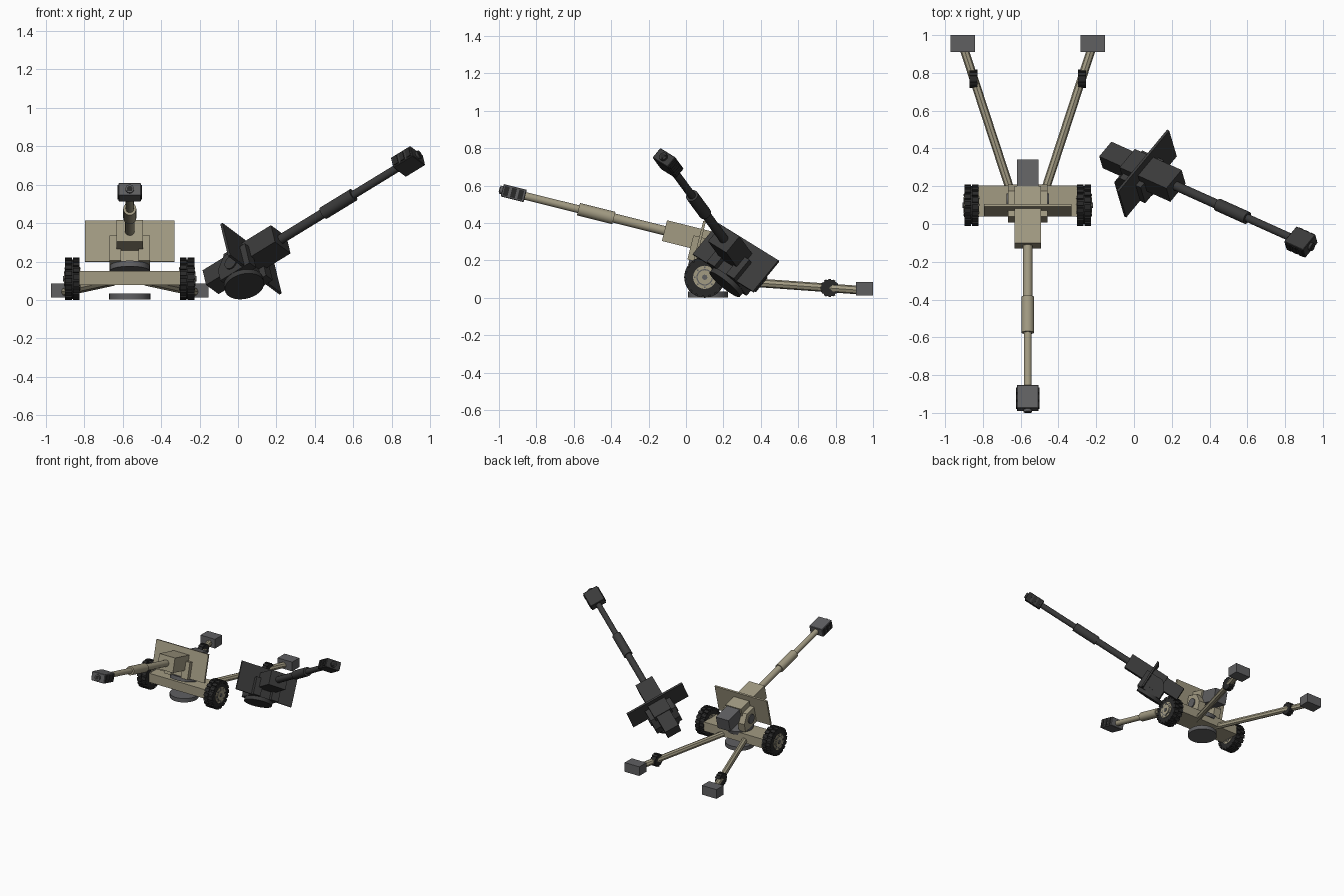
import bpy, bmesh, math
from mathutils import Matrix, Vector

cube = bpy.data.objects.get("Cube")
if cube:
    bpy.data.objects.remove(cube, do_unlink=True)


def material(name, r, g, b):
    m = bpy.data.materials.new(name)
    m.use_nodes = True
    m.diffuse_color = (r, g, b, 1)
    m.node_tree.nodes["Principled BSDF"].inputs["Base Color"].default_value = (r, g, b, 1)
    return m


TAN = material("khaki paint", 0.36, 0.325, 0.225)
GREY = material("steel grey", 0.115, 0.115, 0.12)
DARK = material("charred metal", 0.042, 0.042, 0.042)
RUBBER = material("black rubber", 0.022, 0.022, 0.022)


def finish(name, bm, mat, frame=Matrix()):
    bmesh.ops.recalc_face_normals(bm, faces=bm.faces)
    me = bpy.data.meshes.new(name)
    bm.to_mesh(me)
    bm.free()
    me.materials.append(mat)
    me.shade_smooth()
    me.set_sharp_from_angle(angle=math.radians(32))
    ob = bpy.data.objects.new(name, me)
    ob.matrix_world = frame
    bpy.context.collection.objects.link(ob)
    return ob


def add_box(bm, centre, size, rot=Matrix()):
    m = Matrix.Translation(centre) @ rot @ Matrix.Diagonal((*size, 1))
    return bmesh.ops.create_cube(bm, size=1, matrix=m)["verts"]


def box(name, lo, hi, mat, frame=Matrix(), bevel=0.0):
    lo, hi = Vector(lo), Vector(hi)
    bm = bmesh.new()
    add_box(bm, (lo + hi) / 2, hi - lo)
    if bevel:
        bmesh.ops.bevel(bm, geom=bm.edges[:], offset=bevel, segments=1, affect='EDGES')
    return finish(name, bm, mat, frame)


def add_tube(bm, a, b, r, r2=None, sides=24):
    a, b = Vector(a), Vector(b)
    turn = (b - a).to_track_quat('Z', 'Y').to_matrix().to_4x4()
    bmesh.ops.create_cone(bm, cap_ends=True, segments=sides, radius1=r,
                          radius2=r if r2 is None else r2, depth=(b - a).length,
                          matrix=Matrix.Translation((a + b) / 2) @ turn)


def tube(name, a, b, r, mat, frame=Matrix(), r2=None, sides=24):
    bm = bmesh.new()
    add_tube(bm, a, b, r, r2, sides)
    return finish(name, bm, mat, frame)


# Swivelling gun: local y runs back along the bore, origin where bore meets shield
def upper_gun(prefix, frame, paint, steel, black):
    box(prefix + "shield", (-0.232, -0.007, -0.117), (0.232, 0.007, 0.102), paint, frame)
    box(prefix + "housing", (-0.07, -0.196, -0.057), (0.07, 0.115, 0.057), paint, frame)
    box(prefix + "breech", (-0.056, 0.11, -0.05), (0.056, 0.262, 0.05), steel, frame)
    tube(prefix + "turntable", (0, 0.075, -0.148), (0, 0.075, -0.118), 0.104, steel, frame, sides=32)

    # Cheek plates with cut rear corners, and trunnion caps
    profile = [(-0.04, -0.12), (0.15, -0.12), (0.15, -0.05), (0.1, 0.013), (-0.04, 0.013)]
    for side, s in (("right", -1), ("left", 1)):
        bm = bmesh.new()
        face = bm.faces.new([bm.verts.new((s * 0.045, y, z)) for y, z in profile])
        out = bmesh.ops.extrude_face_region(bm, geom=[face])["geom"]
        bmesh.ops.translate(bm, vec=(s * 0.06, 0, 0),
                            verts=[v for v in out if isinstance(v, bmesh.types.BMVert)])
        finish(f"{prefix}{side}_cheek", bm, paint, frame)
        tube(f"{prefix}{side}_trunnion", (s * 0.1, 0.065, -0.055), (s * 0.113, 0.065, -0.055),
             0.036, steel, frame)

    # Stepped barrel
    tube(prefix + "barrel_rear", (0, -0.19, 0), (0, -0.49, 0), 0.025, paint, frame)
    tube(prefix + "barrel_front", (0, -0.65, 0), (0, -0.98, 0), 0.021, paint, frame)
    bm = bmesh.new()
    add_tube(bm, (0, -0.475, 0), (0, -0.67, 0), 0.034)
    finish(prefix + "barrel_sleeve", bm, paint, frame)

    # Muzzle brake with side vents and bore
    box(prefix + "muzzle_brake", (-0.058, -1.09, -0.034), (0.058, -0.963, 0.034), steel, frame, 0.003)
    bm = bmesh.new()
    for s in (-1, 1):
        for y in (-1.068, -1.028, -0.988):
            add_box(bm, (s * 0.059, y, 0), (0.008, 0.026, 0.052))
    finish(prefix + "brake_vents", bm, black, frame)
    tube(prefix + "muzzle_ring", (0, -1.085, 0), (0, -1.104, 0), 0.022, steel, frame)
    tube(prefix + "bore", (0, -1.1, 0), (0, -1.106, 0), 0.014, black, frame)


# Treaded road wheel with a painted hub
def wheel(name, centre, s):
    frame = Matrix.Translation(centre)
    bm = bmesh.new()
    add_tube(bm, (-0.036, 0, 0), (0.036, 0, 0), 0.1, sides=36)
    count = 18
    for row in (-1, 1):
        for i in range(count):
            rot = Matrix.Rotation(math.tau * (i + row * 0.25) / count, 4, 'X')
            add_box(bm, rot @ Vector((row * 0.02, 0, 0.099)), (0.036, 0.025, 0.02), rot)
    finish(name + "_tyre", bm, RUBBER, frame)
    tube(name + "_rim", (-0.039, 0, 0), (0.039, 0, 0), 0.062, TAN, frame, sides=32)
    tube(name + "_dish", (-0.041, 0, 0), (0.041, 0, 0), 0.044, GREY, frame)
    tube(name + "_plate", (-0.043, 0, 0), (0.043, 0, 0), 0.038, TAN, frame)
    tube(name + "_hub_cap", (0, 0, 0), (s * 0.048, 0, 0), 0.014, GREY, frame)
    bm = bmesh.new()
    for i in range(8):
        a = math.tau * i / 8
        y, z = 0.053 * math.cos(a), 0.053 * math.sin(a)
        add_tube(bm, (-0.042, y, z), (0.042, y, z), 0.005, sides=8)
    finish(name + "_bolts", bm, GREY, frame)


# Carriage
CX = -0.5625
box("carriage_beam", (CX - 0.262, 0.04, 0.077), (CX + 0.262, 0.203, 0.15), TAN)
tube("firing_plate", (CX, 0.118, 0.003), (CX, 0.118, 0.034), 0.107, GREY, sides=32)

for side, s in (("right", -1), ("left", 1)):
    wheel(side + "_wheel", (CX + s * 0.298, 0.1, 0.11), s)

    # Split trail with caster wheel and foot
    tube(side + "_trail", (CX + s * 0.083, 0.15, 0.097), (CX + s * 0.345, 0.95, 0.04),
         0.023, TAN, sides=8)
    caster = Matrix.Translation((CX + s * 0.288, 0.768, 0.053))
    bm = bmesh.new()
    add_tube(bm, (-0.02, 0, 0), (0.02, 0, 0), 0.045)
    for i in range(12):
        rot = Matrix.Rotation(math.tau * i / 12, 4, 'X')
        add_box(bm, rot @ Vector((0, 0, 0.044)), (0.042, 0.014, 0.01), rot)
    finish(side + "_caster", bm, RUBBER, caster)
    x = CX + s * 0.345
    box(side + "_foot", (x - 0.065, 0.91, 0.012), (x + 0.065, 1.0, 0.086), GREY)

# Mounted gun, raised slightly
mounted = Matrix.Translation((CX, 0.075, 0.312)) @ Matrix.Rotation(math.radians(-14), 4, 'X')
upper_gun("", mounted, TAN, GREY, RUBBER)

# Burnt-out gun lying beside it
back = Vector((-0.796, 0.358, -0.487)).normalized()
across = back.cross(Vector((-0.24, 0.647, 0.724))).normalized()
up = across.cross(back)
wreck = Matrix((across, back, up)).transposed().to_4x4()
wreck.translation = (0.066, 0.272, 0.22)
upper_gun("wreck_", wreck, DARK, DARK, RUBBER)
